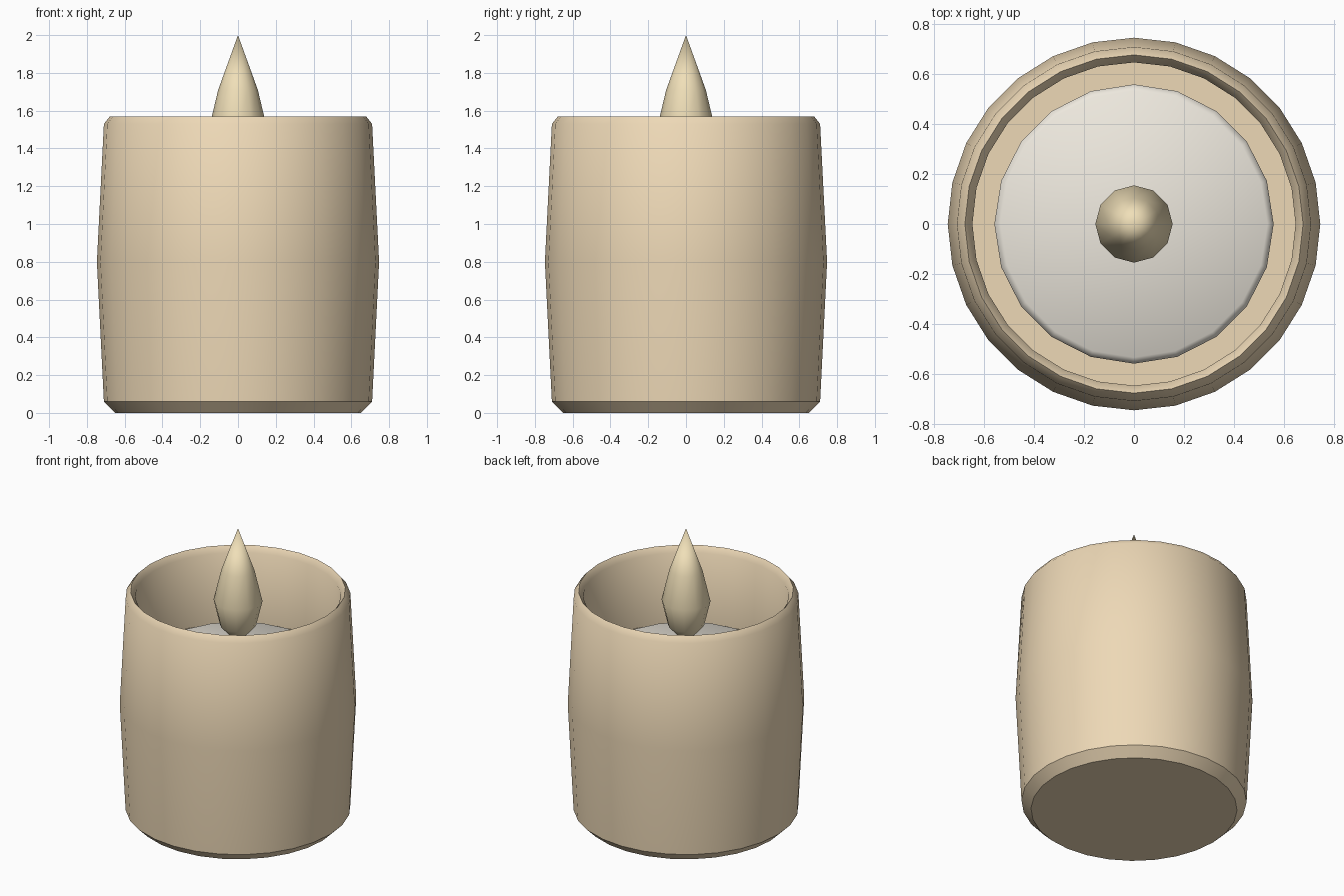
import bpy
import bmesh
from math import cos, sin, tau, radians

if "Cube" in bpy.data.objects:
    bpy.data.objects.remove(bpy.data.objects["Cube"])


def material(name, rgb):
    mat = bpy.data.materials.new(name)
    mat.diffuse_color = (*rgb, 1)
    mat.use_nodes = True
    mat.node_tree.nodes["Principled BSDF"].inputs["Base Color"].default_value = mat.diffuse_color
    return mat


def lathe(name, profile, sides, mat, angle):
    """Revolve (radius, height) points around z; zero radius makes a pole, open ends are capped."""
    bm = bmesh.new()
    rings = []
    for r, z in profile:
        if r == 0:
            rings.append([bm.verts.new((0, 0, z))])
        else:
            rings.append([bm.verts.new((r * cos(tau * i / sides), r * sin(tau * i / sides), z))
                          for i in range(sides)])
    for a, b in zip(rings, rings[1:]):
        for i in range(sides):
            j = (i + 1) % sides
            if len(b) == 1:
                bm.faces.new((a[i], a[j], b[0]))
            else:
                bm.faces.new((a[i], a[j], b[j], b[i]))
    for ring in (rings[0], rings[-1]):
        if len(ring) > 1:
            bm.faces.new(ring)
    bmesh.ops.recalc_face_normals(bm, faces=bm.faces)
    mesh = bpy.data.meshes.new(name)
    bm.to_mesh(mesh)
    bm.free()
    obj = bpy.data.objects.new(name, mesh)
    bpy.context.collection.objects.link(obj)
    mesh.materials.append(mat)
    bpy.ops.object.select_all(action='DESELECT')
    obj.select_set(True)
    bpy.context.view_layer.objects.active = obj
    bpy.ops.object.shade_smooth_by_angle(angle=radians(angle))
    return obj


tan = material("tan", (0.85, 0.69, 0.47))
cream = material("cream", (0.85, 0.81, 0.73))
yellow = material("pale_yellow", (0.87, 0.74, 0.48))

# Barrel-shaped shell with a bevelled rim and a recessed floor
lathe("candle_shell", [(0.65, 0), (0.71, 0.06), (0.747, 0.8), (0.71, 1.53), (0.678, 1.57),
                       (0.648, 1.53), (0.648, 1.04)], 28, tan, 38)

# Wax disc with a softened edge
lathe("wax_pool", [(0.56, 1.03), (0.56, 1.08), (0.535, 1.1)], 20, cream, 60)

# Wick joining wax and flame
lathe("wick", [(0.025, 1.09), (0.025, 1.29)], 8, yellow, 50)

# Teardrop flame
lathe("flame", [(0.06, 1.27), (0.115, 1.33), (0.155, 1.5), (0.105, 1.71), (0, 2)],
      12, yellow, 40)
